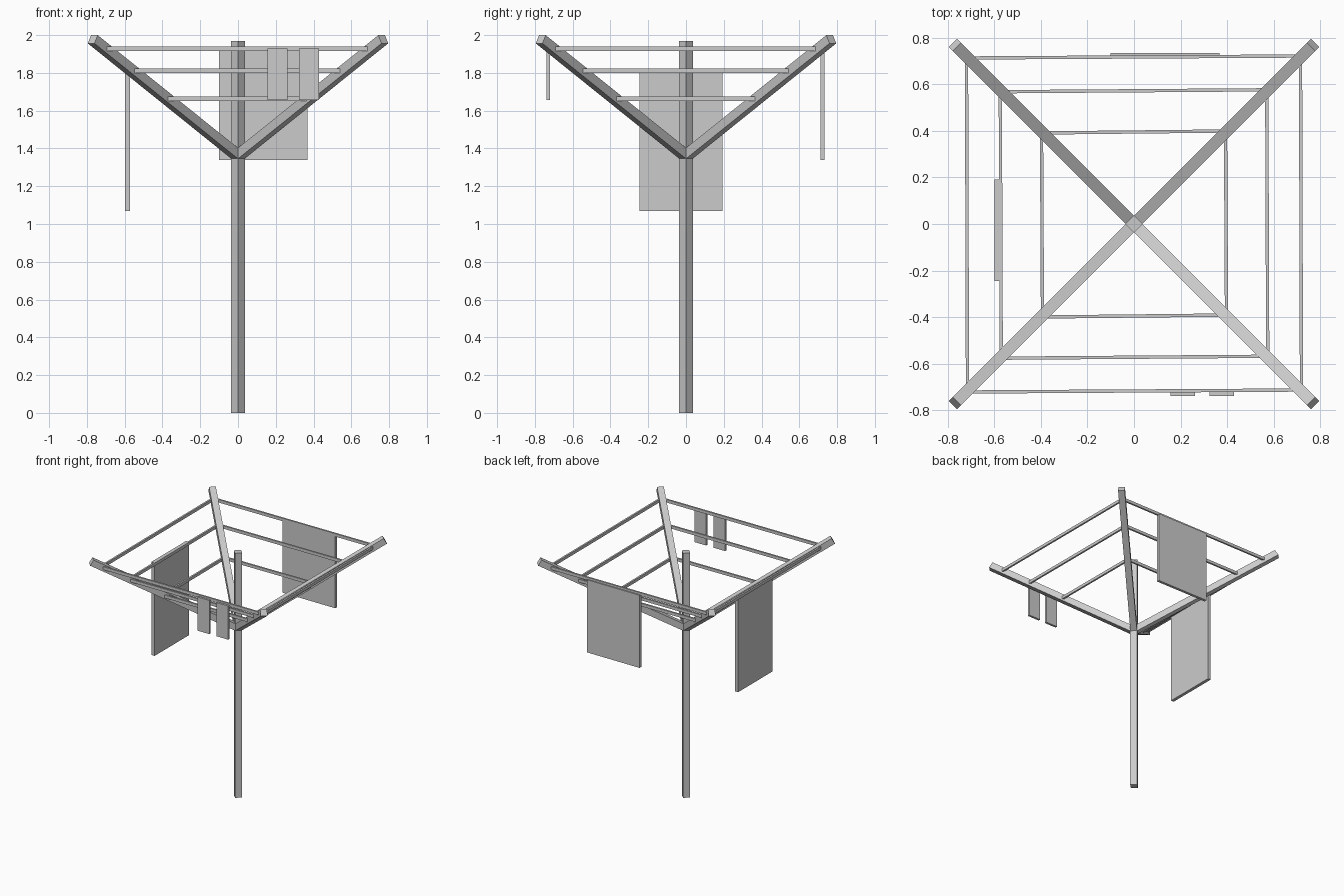
import bpy
from math import radians
from mathutils import Vector, Matrix

if "Cube" in bpy.data.objects:
    bpy.data.objects.remove(bpy.data.objects["Cube"])


def box(name, size, matrix):
    bpy.ops.mesh.primitive_cube_add(size=1)
    ob = bpy.context.object
    ob.name = name
    ob.data.transform(matrix @ Matrix.Diagonal((*size, 1)))
    return ob


def panel(name, lo, hi):
    lo, hi = Vector(lo), Vector(hi)
    return box(name, hi - lo, Matrix.Translation((lo + hi) / 2))


def beam(name, a, b, width, height):
    # Box running from a to b, with its top kept level across the width
    a, b = Vector(a), Vector(b)
    x = (b - a).normalized()
    y = Vector((0, 0, 1)).cross(x).normalized()
    z = x.cross(y)
    rot = Matrix((x, y, z)).transposed().to_4x4()
    return box(name, ((b - a).length, width, height),
               Matrix.Translation((a + b) / 2) @ rot)


# Square pole turned 45 degrees
box("pole", (0.053, 0.053, 1.97),
    Matrix.Translation((0, 0, 0.985)) @ Matrix.Rotation(radians(45), 4, 'Z'))

# Four diagonal arms
HUB_Z, TIP, TIP_Z = 1.36, 0.769, 1.978
corners = [(-1, -1), (1, -1), (1, 1), (-1, 1)]
for i, (sx, sy) in enumerate(corners):
    beam(f"arm_{i + 1}", (0, 0, HUB_Z), (sx * TIP, sy * TIP, TIP_Z), 0.05, 0.05)

# Three square rings of line strung between the arms
for ring, (half, reach, z) in enumerate([(0.395, 0.38, 1.664),
                                         (0.572, 0.55, 1.812),
                                         (0.717, 0.695, 1.929)]):
    for side in range(4):
        turn = Matrix.Rotation(radians(90 * side), 3, 'Z')
        skew = 0.004 if side % 2 == 0 else 0.002
        a = turn @ Vector((-reach, -half - skew, z))
        b = turn @ Vector((reach, -half + skew, z))
        beam(f"line_{ring + 1}_{side + 1}", a, b, 0.014, 0.024)

# Hanging laundry
panel("back_towel", (-0.10, 0.712, 1.34), (0.368, 0.734, 1.925))
panel("left_towel", (-0.598, -0.245, 1.07), (-0.572, 0.192, 1.822))
panel("sock_left", (0.157, -0.738, 1.657), (0.261, -0.72, 1.928))
panel("sock_right", (0.324, -0.738, 1.657), (0.429, -0.72, 1.928))
